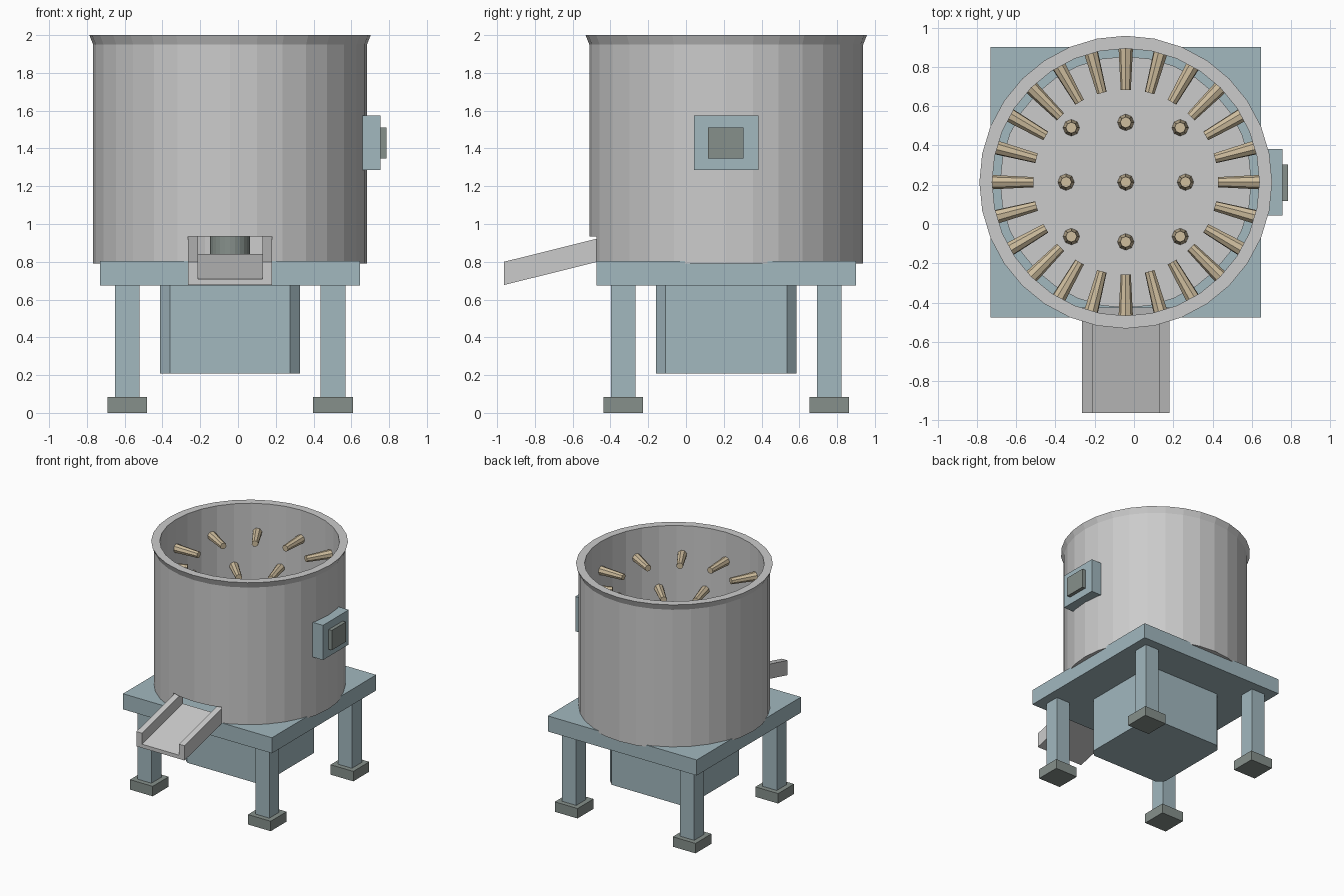
import bpy, bmesh
from math import pi, sin, cos, radians
from mathutils import Matrix, Vector

if "Cube" in bpy.data.objects:
    bpy.data.objects.remove(bpy.data.objects["Cube"])

CX, CY = -0.042, 0.213          # drum axis


def material(name, rgb):
    m = bpy.data.materials.new(name)
    m.diffuse_color = (*rgb, 1)
    m.use_nodes = True
    m.node_tree.nodes["Principled BSDF"].inputs["Base Color"].default_value = m.diffuse_color
    return m


BLUE = material("blue_paint", (0.36, 0.48, 0.52))
DARK = material("dark_rubber", (0.24, 0.28, 0.26))
TAN = material("tan_rubber", (0.62, 0.51, 0.34))


def finish(name, bm, mat=None):
    bmesh.ops.recalc_face_normals(bm, faces=bm.faces)
    me = bpy.data.meshes.new(name)
    bm.to_mesh(me)
    bm.free()
    ob = bpy.data.objects.new(name, me)
    bpy.context.collection.objects.link(ob)
    if mat:
        me.materials.append(mat)
    return ob


def box(name, lo, hi, mat=None, chamfer=0):
    bm = bmesh.new()
    bmesh.ops.create_cube(bm, size=1)
    for v in bm.verts:
        v.co = [l + (c + 0.5) * (h - l) for c, l, h in zip(v.co, lo, hi)]
    if chamfer:
        upright = [e for e in bm.edges
                   if abs(e.verts[0].co.z - e.verts[1].co.z) > 0.01]
        bmesh.ops.bevel(bm, geom=upright, offset=chamfer, segments=1, affect='EDGES')
    return finish(name, bm, mat)


def cone(name, base, direction, r1, r2, length, sides, mat=None):
    bm = bmesh.new()
    turn = Vector((0, 0, 1)).rotation_difference(Vector(direction)).to_matrix().to_4x4()
    mtx = Matrix.Translation(base) @ turn @ Matrix.Translation((0, 0, length / 2))
    bmesh.ops.create_cone(bm, cap_ends=True, segments=sides, radius1=r1,
                          radius2=r2, depth=length, matrix=mtx)
    return finish(name, bm, mat)


def prism_x(name, profile, x0, x1):
    """Extrude a (y, z) profile along x."""
    bm = bmesh.new()
    a = [bm.verts.new((x0, y, z)) for y, z in profile]
    f = bm.faces.new(a)
    ext = bmesh.ops.extrude_face_region(bm, geom=[f])["geom"]
    for v in ext:
        if isinstance(v, bmesh.types.BMVert):
            v.co.x = x1
    return finish(name, bm)


# Drum wall with flared rim, lathed around its axis
SIDES = 32
profile = [(0.68, 0.79), (0.725, 0.79), (0.725, 1.95), (0.745, 2.0), (0.68, 2.0)]
bm = bmesh.new()
rings = [[bm.verts.new((CX + r * cos(2 * pi * i / SIDES), CY + r * sin(2 * pi * i / SIDES), z))
          for r, z in profile] for i in range(SIDES)]
for i in range(SIDES):
    a, b = rings[i], rings[(i + 1) % SIDES]
    for j in range(len(profile)):
        k = (j + 1) % len(profile)
        bm.faces.new((a[j], b[j], b[k], a[k]))
drum = finish("drum", bm)

# Outlet opening cut in the front of the drum
cutter = box("outlet_cutter", (-0.264, -0.8, 0.7), (0.18, -0.2, 0.935))
cutter.hide_render = True
mod = drum.modifiers.new("outlet", 'BOOLEAN')
mod.object = cutter
mod.operation = 'DIFFERENCE'
mod.solver = 'EXACT'
bpy.context.view_layer.update()
cut_mesh = bpy.data.meshes.new_from_object(
    drum.evaluated_get(bpy.context.evaluated_depsgraph_get()))
drum.modifiers.clear()
drum.data = cut_mesh
bpy.data.objects.remove(cutter)

# Spinning floor disc and its shaft
cone("floor_disc", (CX, CY, 0.935), (0, 0, 1), 0.64, 0.64, 0.04, SIDES)
cone("shaft", (CX, CY, 0.78), (0, 0, 1), 0.105, 0.105, 0.16, 24, DARK)

# Wall fingers in three staggered rows
for row, z in enumerate((1.76, 1.48, 1.20)):
    for k in range(12):
        t = radians(30 * k + 15 * (row % 2))
        d = Vector((cos(t), sin(t), 0))
        cone("wall_finger", Vector((CX, CY, z)) + d * 0.69, -d,
             0.037, 0.026, 0.22, 8, TAN)

# Floor fingers in a three by three pattern
for i in (-1, 0, 1):
    for j in (-1, 0, 1):
        s = 0.277 if i and j else 0.304
        cone("floor_finger", (CX + i * s, CY + j * s, 0.965), (0, 0, 1),
             0.043, 0.028, 0.21, 8, TAN)

# Stand: plate, legs, feet and motor housing
box("base_plate", (CX - 0.688, CY - 0.688, 0.675), (CX + 0.688, CY + 0.688, 0.805), BLUE)
for sx in (-1, 1):
    for sy in (-1, 1):
        x, y = CX + sx * 0.545, CY + sy * 0.545
        box("leg", (x - 0.065, y - 0.065, 0.07), (x + 0.065, y + 0.065, 0.69), BLUE)
        box("foot", (x - 0.105, y - 0.105, 0), (x + 0.105, y + 0.105, 0.083), DARK)
box("motor_housing", (CX - 0.37, CY - 0.373, 0.208), (CX + 0.37, CY + 0.373, 0.69), BLUE, 0.052)

# Sloping outlet chute
Y0, Y1, RISE = -0.963, -0.425, 0.134
def slope(z0, z1):
    return [(Y0, z0), (Y1, z0 + RISE), (Y1, z1 + RISE), (Y0, z1)]
prism_x("chute_floor", slope(0.677, 0.708), -0.264, 0.18)
prism_x("chute_wall_left", slope(0.677, 0.80), -0.264, -0.212)
prism_x("chute_wall_right", slope(0.677, 0.80), 0.13, 0.18)

# Control box on the right side
box("control_box", (0.66, 0.043, 1.285), (0.755, 0.383, 1.575), BLUE)
box("control_switch", (0.745, 0.117, 1.347), (0.785, 0.304, 1.512), DARK)
